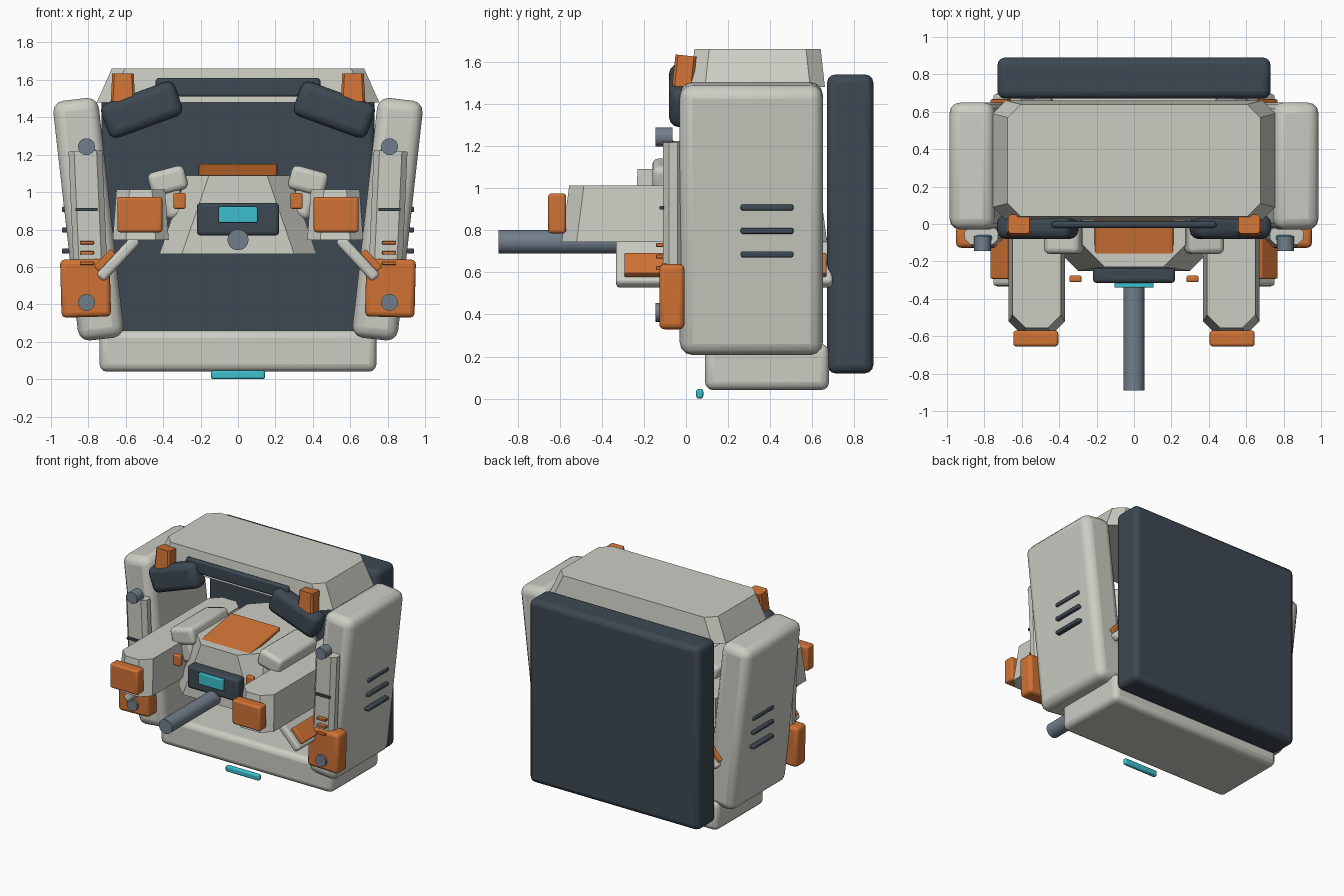
import bpy
import bmesh
from math import radians
from mathutils import Vector, Matrix

cube = bpy.data.objects.get("Cube")
if cube:
    bpy.data.objects.remove(cube, do_unlink=True)


def material(name, rgb):
    m = bpy.data.materials.new(name)
    m.use_nodes = True
    m.diffuse_color = (*rgb, 1)
    m.node_tree.nodes["Principled BSDF"].inputs["Base Color"].default_value = (*rgb, 1)
    return m


SHELL = material("warm_grey", (0.60, 0.61, 0.55))
DARK = material("dark_slate", (0.047, 0.065, 0.085))
ORANGE = material("orange", (0.63, 0.17, 0.035))
CYAN = material("cyan", (0.045, 0.52, 0.62))
STEEL = material("steel", (0.17, 0.21, 0.26))


def finish(name, bm, mat, centre, tilt=0, pitch=0, bevel=0, segments=3):
    """Turn a bmesh into an object; tilt is about y, pitch about x (degrees)."""
    bmesh.ops.recalc_face_normals(bm, faces=bm.faces)
    turn = Matrix.Rotation(radians(tilt), 4, 'Y') @ Matrix.Rotation(radians(pitch), 4, 'X')
    bm.transform(Matrix.Translation(centre) @ turn)
    mesh = bpy.data.meshes.new(name)
    bm.to_mesh(mesh)
    bm.free()
    mesh.materials.append(mat)
    ob = bpy.data.objects.new(name, mesh)
    bpy.context.collection.objects.link(ob)
    if bevel:
        mod = ob.modifiers.new("bevel", 'BEVEL')
        mod.width, mod.segments = bevel, segments
    bpy.ops.object.select_all(action='DESELECT')
    ob.select_set(True)
    bpy.context.view_layer.objects.active = ob
    bpy.ops.object.shade_smooth_by_angle(angle=radians(32))
    return ob


def box(name, mat, centre, size, bevel=0.01, **turn):
    bm = bmesh.new()
    bmesh.ops.create_cube(bm, size=1)
    bmesh.ops.scale(bm, vec=size, verts=bm.verts)
    return finish(name, bm, mat, centre, bevel=bevel, **turn)


def prism(name, mat, centre, low, high, height, cut, **turn):
    """Tapered block with corners cut in plan; low and high are plan sizes."""
    bm = bmesh.new()
    rings = []
    for (w, d), z in ((low, -height / 2), (high, height / 2)):
        w, d = w / 2, d / 2
        plan = []
        for sx, sy in ((1, 1), (-1, 1), (-1, -1), (1, -1)):
            pair = [(sx * w, sy * (d - cut)), (sx * (w - cut), sy * d)]
            plan += pair if sx * sy > 0 else pair[::-1]
        rings.append([bm.verts.new((x, y, z)) for x, y in plan])
    bm.faces.new(rings[0])
    bm.faces.new(rings[1])
    for i in range(8):
        j = (i + 1) % 8
        bm.faces.new((rings[0][i], rings[0][j], rings[1][j], rings[1][i]))
    return finish(name, bm, mat, centre, **turn)


def rod(name, mat, centre, radius, length):
    bm = bmesh.new()
    bmesh.ops.create_cone(bm, cap_ends=True, segments=24, radius1=radius,
                          radius2=radius, depth=length)
    return finish(name, bm, mat, centre, pitch=90)


# Main housing
box("back_panel", DARK, (0, 0.78, 0.83), (1.46, 0.22, 1.42), 0.04)
box("base", SHELL, (0, 0.385, 0.15), (1.48, 0.59, 0.22), 0.04)
box("base_light", CYAN, (0, 0.065, 0.023), (0.29, 0.034, 0.046), 0.012)
prism("hood", SHELL, (0, 0.34, 1.57), (1.51, 0.64), (1.35, 0.60), 0.18, 0.07)
box("hood_bar", DARK, (0, -0.003, 1.56), (0.88, 0.036, 0.10), 0.015)

# Central console with its pad, display and barrel
prism("console", SHELL, (0, 0.20, 0.88), (0.84, 0.90), (0.55, 0.86), 0.42, 0.12)
box("console_pad", ORANGE, (0, 0.03, 1.105), (0.42, 0.39, 0.03), 0.008, pitch=9)
box("display_frame", DARK, (0, -0.27, 0.855), (0.44, 0.09, 0.175), 0.02)
box("display_screen", CYAN, (0, -0.322, 0.88), (0.21, 0.036, 0.085), 0.006)
rod("barrel", STEEL, (0, -0.59, 0.745), 0.056, 0.60)

for s, side in ((1, "left_"), (-1, "right_")):
    # Leaning side wall with three slots
    box(side + "wall", SHELL, (s * 0.80, 0.31, 0.855), (0.245, 0.68, 1.29), 0.06, tilt=s * 6.4)
    for z in (0.685, 0.797, 0.908):
        box(side + "vent", DARK, (s * 0.922, 0.385, z), (0.04, 0.25, 0.028), 0.008)

    # Front post with bolts, marks and foot block
    prism(side + "post", SHELL, (s * 0.80, -0.06, 0.85), (0.18, 0.10), (0.18, 0.10), 0.74, 0.03,
          tilt=s * 2.5)
    box(side + "post_light", CYAN, (s * 0.803, -0.075, 1.218), (0.085, 0.03, 0.024), 0.006)
    for z in (0.41, 1.243):
        rod(side + "bolt", STEEL, (s * 0.81, -0.105, z), 0.045, 0.08)
    box(side + "post_slot", DARK, (s * 0.81, -0.115, 0.907), (0.12, 0.02, 0.018), 0.004)
    for z in (0.62, 0.675, 0.73):
        box(side + "post_mark", ORANGE, (s * 0.808, -0.125, z), (0.075, 0.034, 0.018), 0.004)
    box(side + "foot_block", ORANGE, (s * 0.815, -0.067, 0.487), (0.265, 0.12, 0.31), 0.025,
        tilt=s * 1.5)

    # Shoulder bumper and clip
    box(side + "bumper", DARK, (s * 0.515, -0.015, 1.44), (0.42, 0.13, 0.195), 0.045, tilt=s * 20)
    prism(side + "clip", ORANGE, (s * 0.615, -0.008, 1.555), (0.13, 0.10), (0.115, 0.10), 0.15,
          0.012, pitch=-6)

    # Forward arm with cap
    prism(side + "arm", SHELL, (s * 0.52, 0.04, 0.878), (0.30, 1.26), (0.26, 1.19), 0.27, 0.07)
    box(side + "arm_cap", ORANGE, (s * 0.525, -0.612, 0.88), (0.24, 0.085, 0.19), 0.015)

    # Arm rest and button beside the console
    box(side + "rest", SHELL, (s * 0.375, 0.07, 1.06), (0.20, 0.46, 0.13), 0.03, tilt=s * 15)
    box(side + "rest_support", SHELL, (s * 0.35, 0.06, 0.95), (0.11, 0.40, 0.18), 0.03,
        tilt=s * 15)
    box(side + "button", ORANGE, (s * 0.313, -0.293, 0.953), (0.065, 0.036, 0.085), 0.01)

    # Slanted running board below the arm
    box(side + "board", SHELL, (s * 0.64, 0.182, 0.645), (0.29, 1.03, 0.06), 0.02, tilt=s * 47)
    box(side + "board_pad", ORANGE, (s * 0.712, 0.187, 0.635), (0.13, 0.96, 0.04), 0.008,
        tilt=s * 47)
